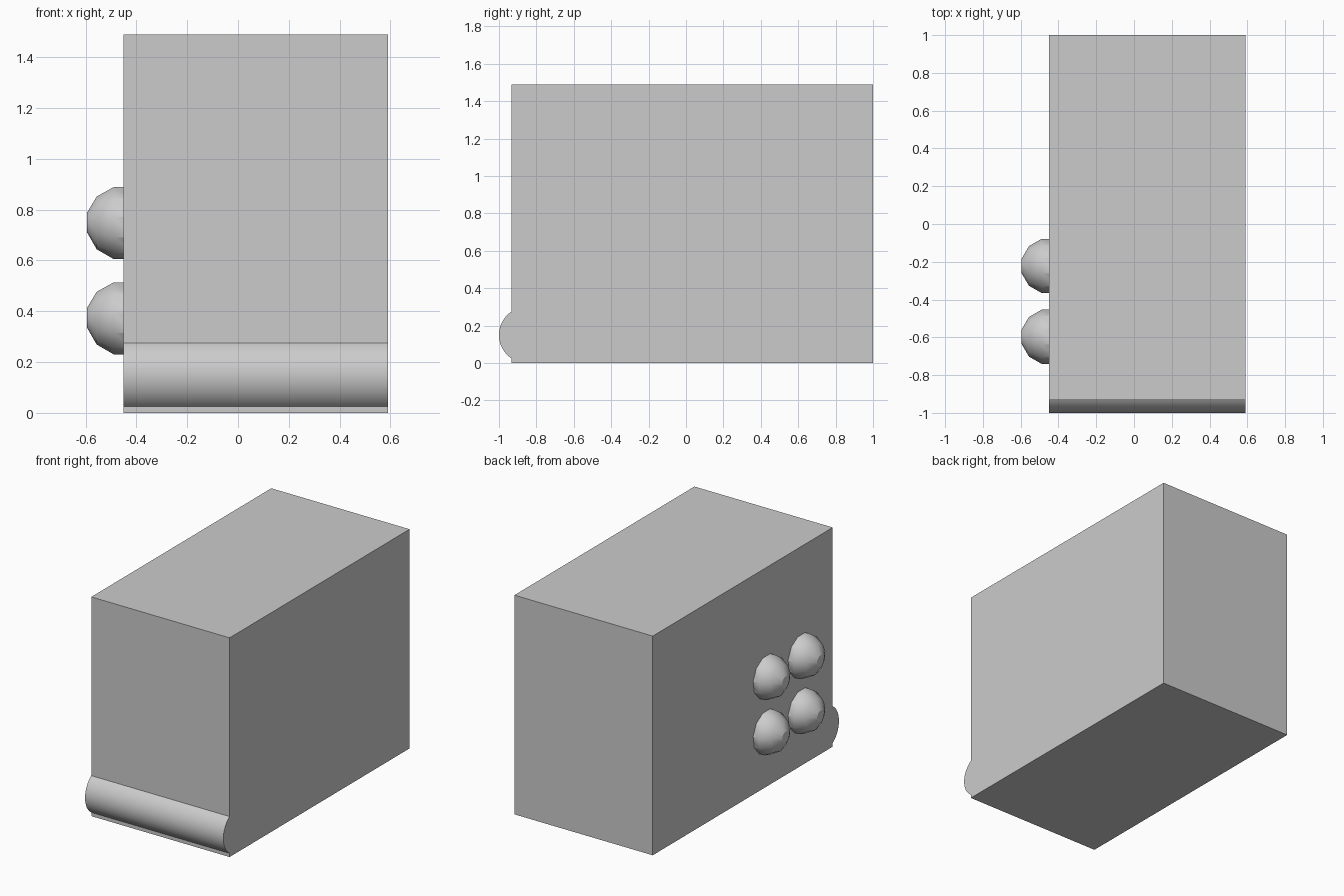
import bpy, bmesh
from math import sin, cos, pi, acos, radians
from mathutils import Vector

if "Cube" in bpy.data.objects:
    bpy.data.objects.remove(bpy.data.objects["Cube"])

grey = bpy.data.materials.new("light grey")
grey.use_nodes = True
grey.diffuse_color = (0.6, 0.6, 0.6, 1)
grey.node_tree.nodes["Principled BSDF"].inputs["Base Color"].default_value = (0.6, 0.6, 0.6, 1)

RADIUS = 0.15
LEFT, RIGHT = 0.59, -0.45
FRONT, BACK, TOP = -0.933, 1.0, 1.49


def finish(name, bm, location=(0, 0, 0)):
    bmesh.ops.recalc_face_normals(bm, faces=bm.faces)
    mesh = bpy.data.meshes.new(name)
    bm.to_mesh(mesh)
    bm.free()
    mesh.materials.append(grey)
    obj = bpy.data.objects.new(name, mesh)
    obj.location = location
    bpy.context.collection.objects.link(obj)
    bpy.ops.object.select_all(action='DESELECT')
    obj.select_set(True)
    bpy.context.view_layer.objects.active = obj
    bpy.ops.object.shade_smooth_by_angle(angle=radians(30))


# Body: side profile with a rounded lip low on the front, extruded across x
centre_y = RADIUS - 1
half = acos((centre_y - FRONT) / RADIUS)
steps = 32
profile = [(FRONT, 0), (BACK, 0), (BACK, TOP), (FRONT, TOP)]
for i in range(steps + 1):
    a = half - 2 * half * i / steps
    profile.append((centre_y - RADIUS * cos(a), RADIUS + RADIUS * sin(a)))
bm = bmesh.new()
side = bm.faces.new([bm.verts.new((RIGHT, y, z)) for y, z in profile])
end = bmesh.ops.extrude_face_region(bm, geom=[side], use_keep_orig=True)["geom"]
bmesh.ops.translate(bm, vec=(LEFT - RIGHT, 0, 0),
                    verts=[v for v in end if isinstance(v, bmesh.types.BMVert)])
finish("body_with_front_lip", bm)


# Knobs: faceted domes with their axis pointing out of the side
def knob(name, y, z, sides=11):
    bm = bmesh.new()
    angles = [pi * k / 12 for k in (1, 3, 5, 7)]
    chain = [bm.verts.new((-RADIUS * cos(a), 0, -RADIUS * sin(a))) for a in angles]
    edges = [bm.edges.new(pair) for pair in zip(chain, chain[1:])]
    bmesh.ops.spin(bm, geom=chain + edges, cent=(0, 0, 0), axis=(1, 0, 0),
                   angle=2 * pi, steps=sides, use_merge=True)
    bmesh.ops.remove_doubles(bm, verts=bm.verts, dist=0.001)
    bmesh.ops.holes_fill(bm, edges=[e for e in bm.edges if e.is_boundary], sides=sides)
    finish(name, bm, Vector((RIGHT, y, z)))


for row, z in (("lower", 0.375), ("upper", 0.75)):
    for column, y in (("front", -0.597), ("rear", -0.222)):
        knob(f"{row}_{column}_knob", y, z)
